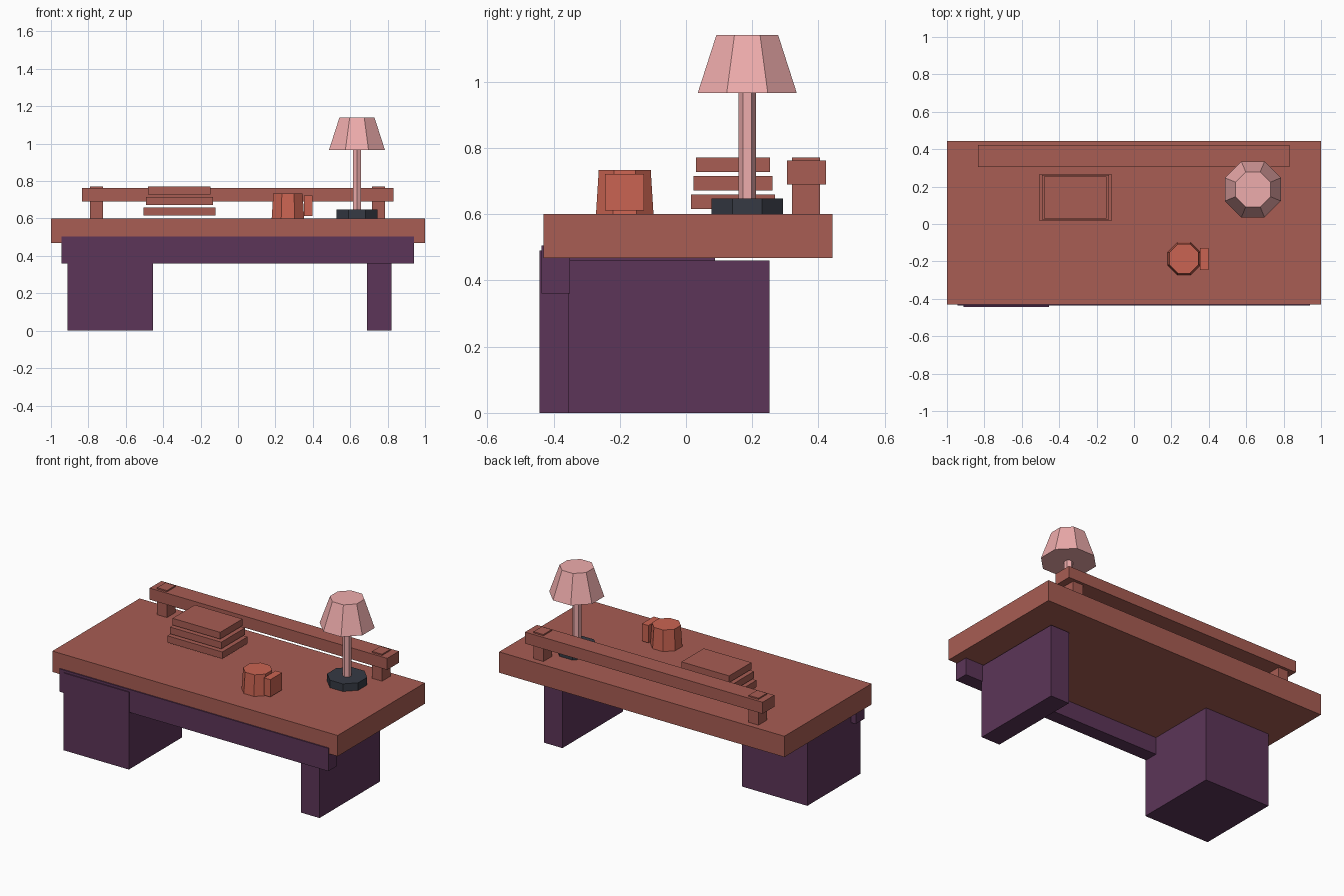
import bpy, math

if "Cube" in bpy.data.objects:
    bpy.data.objects.remove(bpy.data.objects["Cube"])


def material(name, r, g, b):
    m = bpy.data.materials.new(name)
    lin = [((c / 255 + 0.055) / 1.055) ** 2.4 for c in (r, g, b)]
    m.diffuse_color = (*lin, 1)
    m.use_nodes = True
    m.node_tree.nodes["Principled BSDF"].inputs["Base Color"].default_value = m.diffuse_color
    return m


WOOD = material("wood", 168, 93, 83)
PLUM = material("plum", 92, 53, 88)
PINK = material("pink", 238, 172, 172)
DARK = material("dark", 54, 58, 68)
CLAY = material("clay", 202, 100, 82)


def box(name, x, y, z, mat):
    """Box from (min, max) ranges on each axis."""
    bpy.ops.mesh.primitive_cube_add(size=1, location=[sum(r) / 2 for r in (x, y, z)])
    ob = bpy.context.object
    ob.name = name
    ob.scale = [r[1] - r[0] for r in (x, y, z)]
    bpy.ops.object.transform_apply(location=False, rotation=False, scale=True)
    ob.data.materials.append(mat)
    return ob


def frustum(name, centre, z, r_bottom, r_top, mat, sides=8, turn=math.pi / 8):
    """Faceted tapered prism between two heights."""
    bpy.ops.mesh.primitive_cone_add(
        vertices=sides, radius1=r_bottom, radius2=r_top, depth=z[1] - z[0],
        location=(*centre, sum(z) / 2), rotation=(0, 0, turn))
    ob = bpy.context.object
    ob.name = name
    ob.data.materials.append(mat)
    return ob


# Desk body
box("desktop", (-1, 1), (-0.43, 0.443), (0.468, 0.6), WOOD)
box("front_apron", (-0.945, 0.94), (-0.437, -0.35), (0.36, 0.505), PLUM)
box("drawer_pedestal", (-0.912, -0.455), (-0.443, 0.088), (0, 0.49), PLUM)
box("right_leg", (0.69, 0.82), (-0.355, 0.252), (0, 0.46), PLUM)

# Raised back rail on two posts
box("back_rail", (-0.833, 0.832), (0.305, 0.423), (0.69, 0.763), WOOD)
for side, x in (("left", -0.757), ("right", 0.751)):
    box(side + "_rail_post", (x - 0.035, x + 0.035), (0.32, 0.405), (0.6, 0.771), WOOD)

# Stack of books, each a little smaller than the one below
for i in range(3):
    w, d, z = 0.192 - 0.0125 * i, 0.1265 - 0.0075 * i, 0.616 + 0.056 * i
    box(f"book_{i + 1}", (-0.313 - w, -0.313 + w), (0.142 - d, 0.142 + d), (z, z + 0.043), WOOD)

# Mug and handle
frustum("mug", (0.267, -0.185), (0.6, 0.733), 0.094, 0.085, CLAY)
box("mug_handle", (0.353, 0.398), (-0.245, -0.127), (0.612, 0.722), CLAY)

# Table lamp
LAMP = (0.636, 0.185)
frustum("lamp_base", LAMP, (0.6, 0.648), 0.1176, 0.1176, DARK)
frustum("lamp_stem", LAMP, (0.648, 0.97), 0.0257, 0.0257, PINK, sides=6, turn=0)
frustum("lamp_shade", LAMP, (0.966, 1.141), 0.162, 0.101, PINK)
